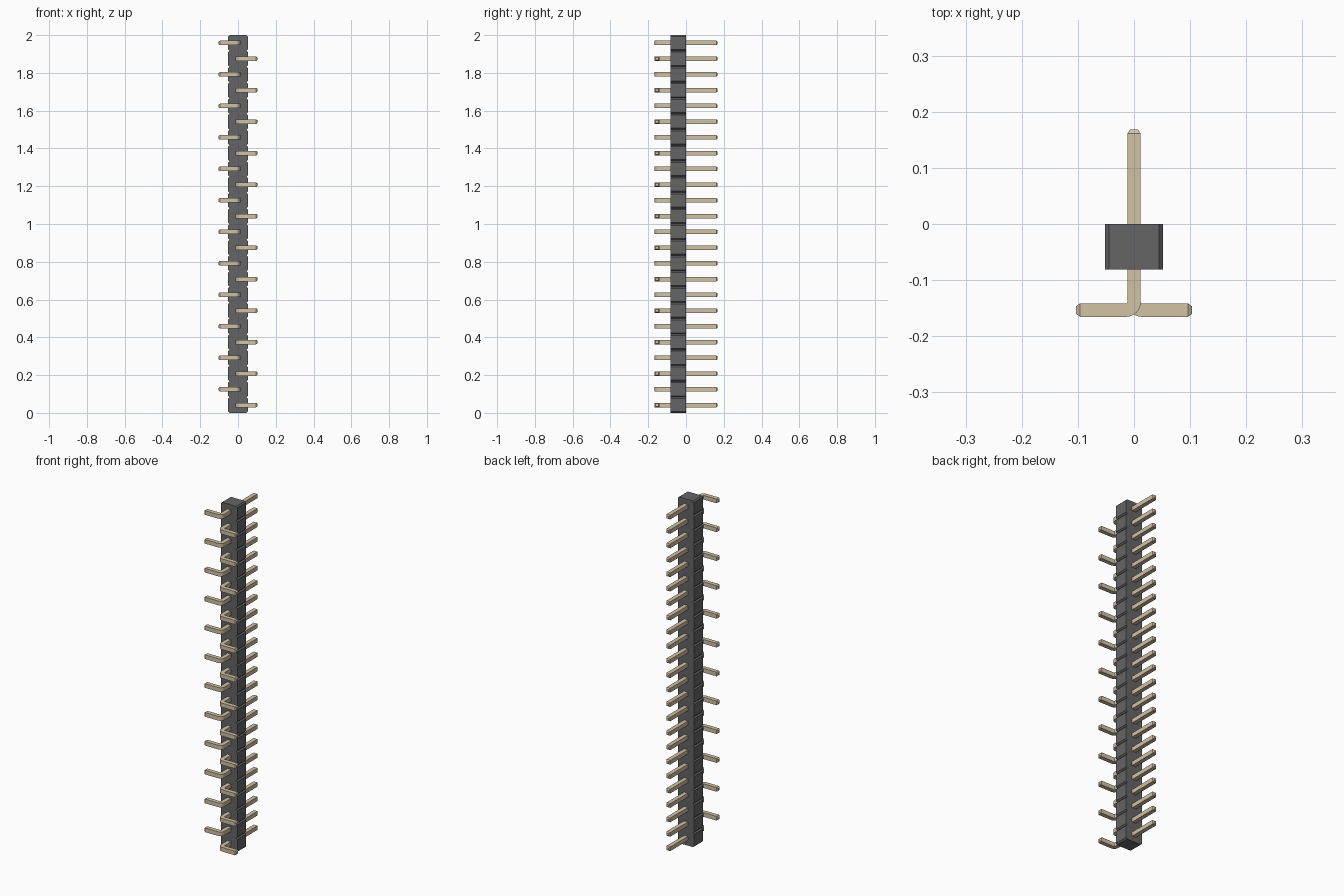
import bpy, bmesh, math

if "Cube" in bpy.data.objects:
    bpy.data.objects.remove(bpy.data.objects["Cube"])

COUNT = 24
PITCH = 2 / COUNT
HALF_W, CHAMFER = 0.052, 0.007
Y_FRONT, Y_BACK = -0.081, 0.0
H = 0.012          # half thickness of a pin
TIP = 0.007        # half thickness at the tapered tip


def material(name, rgb):
    m = bpy.data.materials.new(name)
    m.diffuse_color = (*rgb, 1)
    m.use_nodes = True
    m.node_tree.nodes["Principled BSDF"].inputs["Base Color"].default_value = m.diffuse_color
    return m


def finish(bm, name, mat):
    bmesh.ops.recalc_face_normals(bm, faces=bm.faces[:])
    me = bpy.data.meshes.new(name)
    bm.to_mesh(me)
    bm.free()
    ob = bpy.data.objects.new(name, me)
    bpy.context.collection.objects.link(ob)
    me.materials.append(mat)
    return ob


# Housing: a chain of chamfered blocks, outlined and extruded front to back
def build_housing(mat):
    right = []
    for i in range(COUNT):
        z = i * PITCH
        right += [(HALF_W - CHAMFER, z), (HALF_W, z + CHAMFER),
                  (HALF_W, z + PITCH - CHAMFER)]
    right.append((HALF_W - CHAMFER, COUNT * PITCH))
    bm = bmesh.new()
    rows = [[bm.verts.new((s * x, y, z)) for s, y in
             ((-1, Y_FRONT), (1, Y_FRONT), (1, Y_BACK), (-1, Y_BACK))]
            for x, z in right]
    skin(bm, rows)
    return finish(bm, "housing", mat)


# Joins successive four-cornered rings and caps both ends
def skin(bm, rows):
    for a, b in zip(rows, rows[1:]):
        for k in range(4):
            n = (k + 1) % 4
            bm.faces.new((a[k], a[n], b[n], b[k]))
    bm.faces.new(rows[0])
    bm.faces.new(rows[-1])


# Pin: square wire with tapered tips and one rounded right-angle bend
def build_pin(name, z, side, mat):
    tail, reach, arm_y = 0.168, 0.103, -0.1535
    r = H + 0.002                       # bend radius of the centre line
    # each station: centre x, centre y, direction angle, half thickness
    path = [(0, tail, 0, TIP), (0, tail - 0.007, 0, H)]
    for k in range(7):
        a = math.pi / 2 * k / 6
        path.append((r - r * math.cos(a), arm_y + r - r * math.sin(a), a, H))
    path += [(reach - 0.007, arm_y, math.pi / 2, H),
             (reach, arm_y, math.pi / 2, TIP)]
    bm = bmesh.new()
    rows = []
    for x, y, a, h in path:
        nx, ny = math.cos(a), math.sin(a)   # towards the inside of the bend
        rows.append([bm.verts.new((side * (x + nx * u * h), y + ny * u * h, z + v * h))
                     for u, v in ((-1, -1), (1, -1), (1, 1), (-1, 1))])
    skin(bm, rows)
    ob = finish(bm, name, mat)
    bpy.context.view_layer.objects.active = ob
    ob.select_set(True)
    bpy.ops.object.shade_smooth_by_angle(angle=math.radians(25))
    ob.select_set(False)


plastic = material("dark_plastic", (0.13, 0.13, 0.13))
metal = material("pale_gold_metal", (0.64, 0.54, 0.37))

build_housing(plastic)
# Pins bend alternately right and left
for i in range(COUNT):
    build_pin(f"pin_{i + 1}", (i + 0.5) * PITCH, 1 if i % 2 == 0 else -1, metal)
